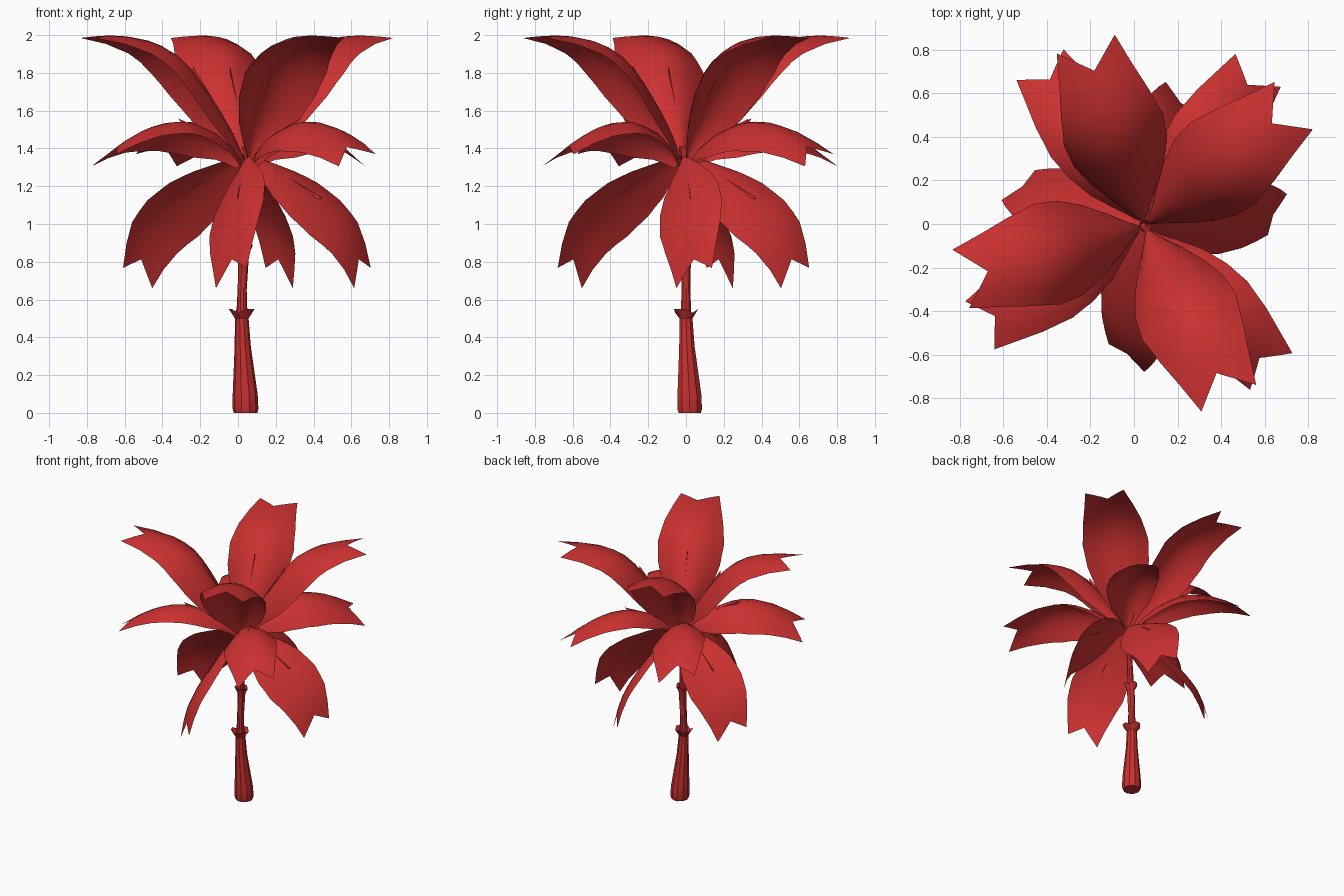
import bpy, bmesh, math
from mathutils import Vector

if "Cube" in bpy.data.objects:
    bpy.data.objects.remove(bpy.data.objects["Cube"])

red = bpy.data.materials.new("red")
red.diffuse_color = (0.6, 0.03, 0.03, 1)
red.use_nodes = True
red.node_tree.nodes["Principled BSDF"].inputs["Base Color"].default_value = red.diffuse_color
CROWN = Vector((0.05, -0.01, 0))


def make_object(name, bm, smooth_angle):
    mesh = bpy.data.meshes.new(name)
    bm.to_mesh(mesh)
    bm.free()
    mesh.materials.append(red)
    ob = bpy.data.objects.new(name, mesh)
    bpy.context.collection.objects.link(ob)
    bpy.ops.object.select_all(action='DESELECT')
    ob.select_set(True)
    bpy.context.view_layer.objects.active = ob
    bpy.ops.object.shade_smooth_by_angle(angle=math.radians(smooth_angle))
    return ob


def lerp_table(table, x):
    for (x0, y0), (x1, y1) in zip(table, table[1:]):
        if x <= x1:
            return y0 + (y1 - y0) * (x - x0) / (x1 - x0)
    return table[-1][1]


def curve_sampler(pts):
    """Smooth (r, z) curve through the points, sampled by length fraction."""
    p = [Vector(q) for q in pts]
    p = [2 * p[0] - p[1]] + p + [2 * p[-1] - p[-2]]
    dense = []
    for i in range(1, len(p) - 2):
        a, b, c, d = p[i - 1:i + 3]
        for k in range(10):
            t = k / 10
            dense.append(0.5 * (2 * b + (c - a) * t + (2 * a - 5 * b + 4 * c - d) * t * t
                                + (3 * b - a - 3 * c + d) * t ** 3))
    dense.append(p[-2])
    lengths = [0]
    for a, b in zip(dense, dense[1:]):
        lengths.append(lengths[-1] + (b - a).length)
    rs = [(l / lengths[-1], q.x) for l, q in zip(lengths, dense)]
    zs = [(l / lengths[-1], q.y) for l, q in zip(lengths, dense)]
    return lambda t: Vector((lerp_table(rs, t), lerp_table(zs, t)))


# half width of a frond along its length, and how strongly its edges droop there
WIDTH = [(0, 0.025), (0.12, 0.10), (0.25, 0.175), (0.4, 0.225), (0.57, 0.24), (0.74, 0.212), (1, 0.14)]
DROOP = [(0, 0.3), (0.25, 0.9), (0.45, 1), (0.6, 0.9), (0.74, 0.6), (1, 0.08)]
ROWS = [0, 0.06, 0.12, 0.25, 0.33, 0.4, 0.48, 0.57, 0.66, 0.74, 0.87, 1]
COLS = [-1, -0.66, -0.33, 0, 0.33, 0.66, 1]


def frond(name, angle, spine, droop, roll, squeeze):
    sample = curve_sampler(spine)
    a = math.radians(angle)
    out = Vector((math.cos(a), math.sin(a), 0))
    side = Vector((-math.sin(a), math.cos(a), 0))

    def place(u, t, lift=0):
        tt = t * (1 - 0.11 * (1 - abs(u)) * t ** 4)      # fish-tail notch
        q = sample(tt)
        tan = (sample(min(tt + 0.04, 1)) - sample(max(tt - 0.04, 0))).normalized()
        body, tip = squeeze
        lat = u * lerp_table(WIDTH, t) * (body + (tip - body) * t ** 3)
        off = lift - droop * u * u * lerp_table(DROOP, t)
        r = q.x - tan.y * off + roll[0] * lat
        z = q.y + tan.x * off + roll[1] * lat
        return CROWN + out * r + side * lat + Vector((0, 0, z))

    bm = bmesh.new()
    grid = [[bm.verts.new(place(u, t)) for u in COLS] for t in ROWS]
    for r0, r1 in zip(grid, grid[1:]):
        for j in range(len(COLS) - 1):
            bm.faces.new((r0[j], r1[j], r1[j + 1], r0[j + 1]))
    # small upright sliver on the midrib
    bm.faces.new([bm.verts.new(place(0, t, h)) for t, h in ((0.26, 0), (0.46, 0), (0.48, 0.02))])
    make_object(name, bm, 60)


# three tiers: turn, spine (radius, height), edge droop, roll, width factor (body, tip)
TIERS = {
    "upper_frond": (0, [(0.02, 1.35), (0.09, 1.5), (0.2, 1.67), (0.35, 1.86), (0.5, 1.955),
                        (0.68, 1.995), (0.88, 1.995)], 0.13, (0, 0), (1, 1)),
    "middle_frond": (15, [(0.03, 1.32), (0.1, 1.40), (0.2, 1.47), (0.4, 1.535), (0.55, 1.525),
                          (0.72, 1.46), (0.89, 1.345)], 0.11, (0, 0.25), (0.76, 0.92)),
    "lower_frond": (-34, [(0.02, 1.36), (0.15, 1.29), (0.3, 1.19), (0.45, 1.06), (0.56, 0.91),
                          (0.615, 0.715)], 0.05, (0.58, 0.6), (0.66, 0.64)),
}
for tier, (turn, *shape) in TIERS.items():
    for i, ang in enumerate((39, 108, 196, 296)):
        frond(f"{tier}_{i + 1}", ang + turn, *shape)


def trunk_segment(name, rings, flare, sides=10):
    """Tapered tube from (x, y, z, radius) rings with a jagged bark collar on top."""
    bm = bmesh.new()
    loops = []
    x, y, z, r = rings[-1]
    for rx, ry, rz, rr in rings:
        loops.append([bm.verts.new((rx + rr * math.cos(k * math.tau / sides),
                                    ry + rr * math.sin(k * math.tau / sides), rz)) for k in range(sides)])
    collar = []
    for k in range(sides):
        rr, h = (r + (flare - r) * 0.75, 0.03) if k % 3 == 1 else (flare, 0.05)
        c = k * math.tau / sides
        collar.append(bm.verts.new((x + rr * math.cos(c), y + rr * math.sin(c), z + h)))
    loops.append(collar)
    for l0, l1 in zip(loops, loops[1:]):
        for k in range(sides):
            n = (k + 1) % sides
            bm.faces.new((l0[k], l0[n], l1[n], l1[k]))
    bm.faces.new(loops[0][::-1])
    make_object(name, bm, 30)


# trunk in three stacked segments
trunk_segment("trunk_base", [(0.04, 0.02, 0, 0.062), (0.04, 0.02, 0.02, 0.068), (0.038, 0.018, 0.1, 0.066),
                             (0.025, 0.005, 0.35, 0.043), (0.02, 0, 0.5, 0.036)], 0.068)
trunk_segment("trunk_middle", [(0.02, 0, 0.46, 0.032), (0.022, 0, 0.65, 0.024),
                               (0.03, 0, 0.84, 0.028)], 0.05)
trunk_segment("trunk_top", [(0.026, 0, 0.8, 0.024), (0.038, -0.005, 1.1, 0.02),
                            (0.05, -0.01, 1.36, 0.018)], 0.03)
